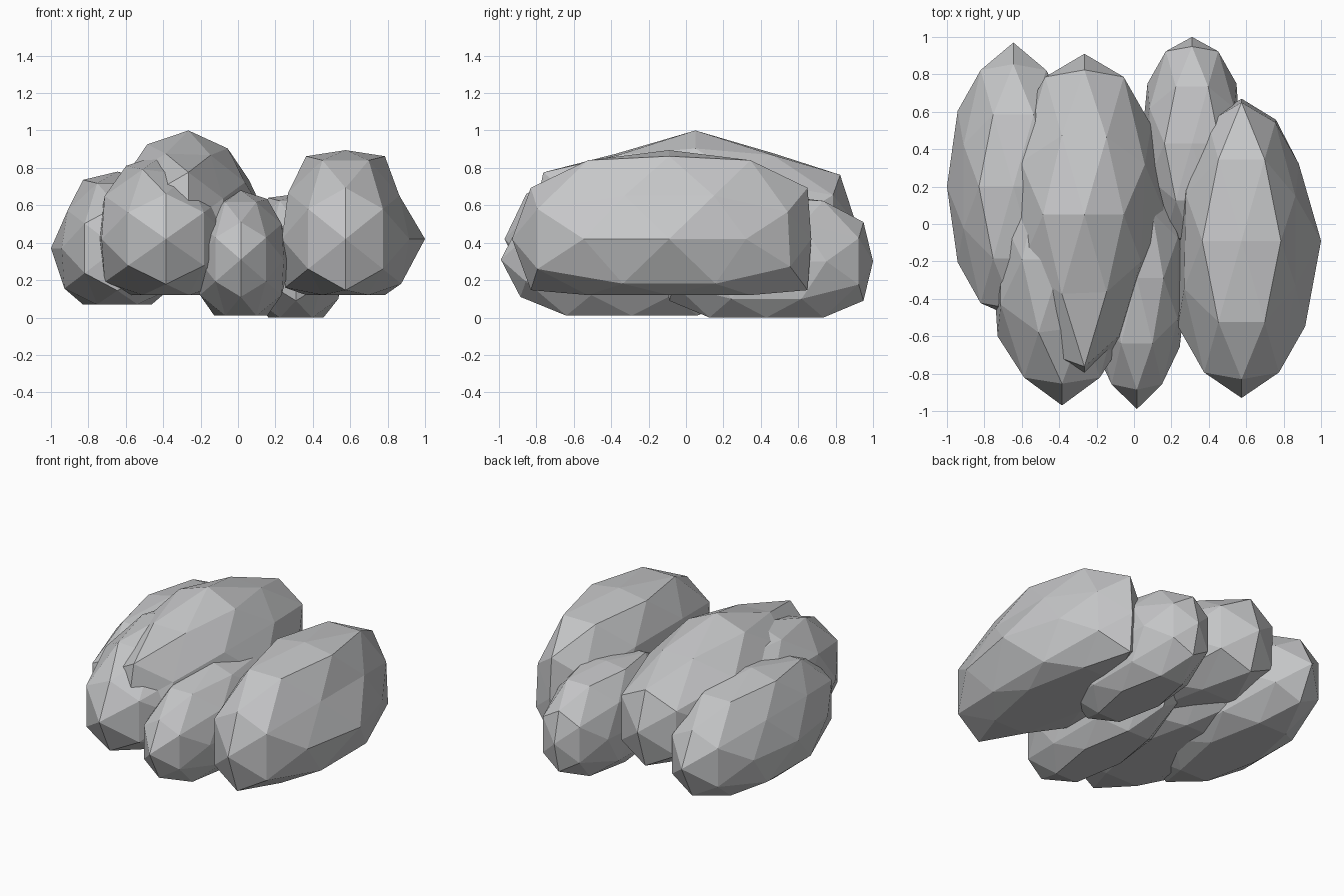
import bpy, bmesh
from mathutils import Vector

if "Cube" in bpy.data.objects:
    bpy.data.objects.remove(bpy.data.objects["Cube"])

stone = bpy.data.materials.new("grey stone")
stone.diffuse_color = (0.565, 0.57, 0.58, 1)
stone.use_nodes = True
stone.node_tree.nodes["Principled BSDF"].inputs["Base Color"].default_value = stone.diffuse_color

# Unit 42-point ball with a point on every axis
G = 0.8506508
S = 0.5257311
corners = []
for a in (-1, 1):
    for b in (-1, 1):
        corners += [Vector((a * S, 0, b * G)), Vector((0, a * G, b * S)), Vector((a * G, b * S, 0))]
ball = list(corners)
for i, p in enumerate(corners):
    for q in corners[i + 1:]:
        if (p - q).length < 1.2:
            ball.append((p + q).normalized())


def boulder(name, centre, radii, low, high, dents=()):
    """Stretched faceted ball; low/high are the reach of its axis tips; underside cut flat.
    Each dent (direction, factor) pulls the ball point in that direction in or out."""
    bm = bmesh.new()
    for p in ball:
        bm.verts.new(p)
    bmesh.ops.convex_hull(bm, input=bm.verts[:])
    bmesh.ops.recalc_face_normals(bm, faces=bm.faces[:])
    for v in bm.verts:
        p = v.co.copy()
        reach = list(radii)
        for k in range(3):
            if abs(p[k]) > 0.99:
                reach[k] = high[k] if p[k] > 0 else low[k]
        scale = 1
        for direction, factor in dents:
            if p.dot(Vector(direction).normalized()) > 0.98:
                scale = factor
        v.co = Vector([centre[k] + p[k] * reach[k] * scale for k in range(3)])
        v.co.z = max(v.co.z, centre[2] - 0.3)
    me = bpy.data.meshes.new(name)
    bm.to_mesh(me)
    bm.free()
    me.materials.append(stone)
    bpy.context.collection.objects.link(bpy.data.objects.new(name, me))


# Six overlapping boulders
boulder("right_boulder", (.575, -.09, .42), (.40, .87, .52), (.33, .84, .48), (.425, .76, .475),
        [((.85, .53, 0), .90), ((-.85, .53, 0), .87),
         ((.5, .81, .31), .90), ((-.5, .81, .31), .90), ((.5, .81, -.31), .92), ((-.5, .81, -.31), .92),
         ((.81, .31, .5), .89), ((.81, -.31, .5), .89), ((.81, .31, -.5), .92), ((.81, -.31, -.5), .92),
         ((-.81, .31, .5), .92), ((-.81, -.31, .5), .95)])
boulder("top_boulder", (-.265, .05, .50), (.42, .91, .50), (.42, .87, .50), (.435, .86, .50),
        [((.31, .5, .81), .91), ((-.31, .5, .81), .93), ((.31, -.5, .81), .91), ((-.31, -.5, .81), .93),
         ((.53, 0, .85), .95), ((.81, .31, .5), .95), ((.81, -.31, .5), .89),
         ((.85, -.53, 0), .83), ((.5, -.81, .31), .88), ((0, -.85, .53), 1.05)])
boulder("left_boulder", (-.645, .20, .37), (.35, .77, .43), (.355, .70, .43), (.35, .77, .41),
        [((-.81, .31, .5), .94), ((-.81, -.31, .5), .94)])
boulder("front_left_boulder", (-.385, -.19, .42), (.405, .78, .46), (.37, .78, .45), (.40, .78, .46),
        [((.31, -.5, .81), .92), ((.81, -.31, .5), .95)])
boulder("front_boulder", (.015, -.29, .31), (.27, .70, .38), (.30, .70, .37), (.27, .70, .37))
boulder("back_boulder", (.31, .43, .30), (.28, .61, .40), (.27, .57, .37), (.26, .57, .36))
